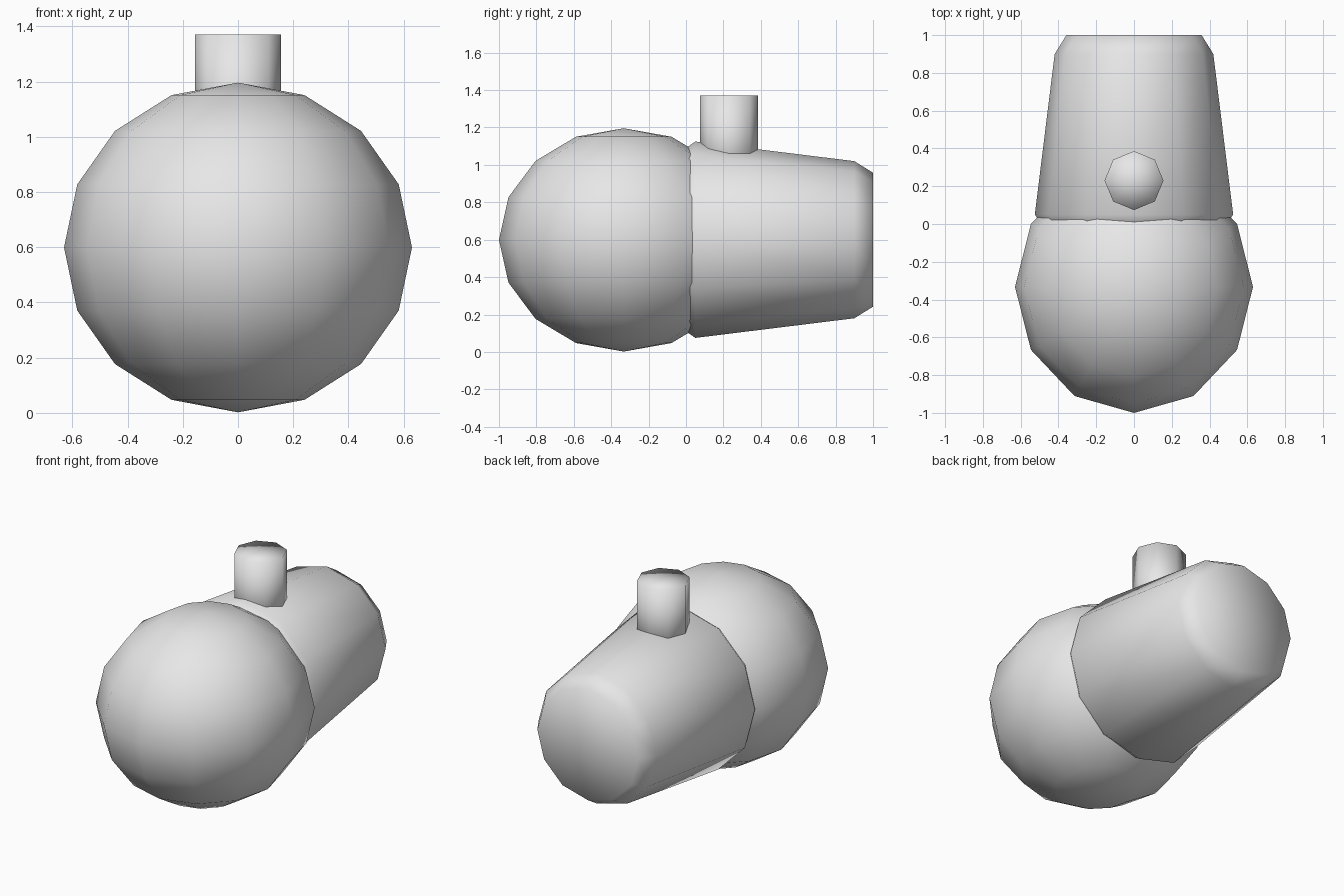
import bpy
import bmesh
from math import cos, sin, pi
from mathutils import Matrix

cube = bpy.data.objects.get("Cube")
if cube:
    bpy.data.objects.remove(cube, do_unlink=True)

GREY = (0.8, 0.8, 0.8, 1.0)
grey = bpy.data.materials.new("plain grey")
grey.use_nodes = True
grey.diffuse_color = GREY
grey.node_tree.nodes["Principled BSDF"].inputs["Base Color"].default_value = GREY


def add_part(name, bm):
    """Turn a bmesh into a fully smooth-shaded grey object."""
    bmesh.ops.recalc_face_normals(bm, faces=bm.faces)
    for face in bm.faces:
        face.smooth = True
    mesh = bpy.data.meshes.new(name)
    bm.to_mesh(mesh)
    bm.free()
    mesh.materials.append(grey)
    obj = bpy.data.objects.new(name, mesh)
    bpy.context.collection.objects.link(obj)
    return obj


def turned(name, sides, profile, matrix):
    """Stack rings of (height, radius) along local z, with fan caps."""
    bm = bmesh.new()
    rings = [[bm.verts.new((r * cos(2 * pi * i / sides),
                            r * sin(2 * pi * i / sides), h))
              for i in range(sides)] for h, r in profile]
    for low, high in zip(rings, rings[1:]):
        for i in range(sides):
            j = (i + 1) % sides
            bm.faces.new((low[i], low[j], high[j], high[i]))
    for ring, (h, r) in ((rings[0], profile[0]), (rings[-1], profile[-1])):
        centre = bm.verts.new((0, 0, h))
        for i in range(sides):
            bm.faces.new((ring[i], ring[(i + 1) % sides], centre))
    bm.transform(matrix)
    return add_part(name, bm)


# Rounded front body
ball = bmesh.new()
bmesh.ops.create_uvsphere(ball, u_segments=12, v_segments=8, radius=1)
ball.transform(Matrix.Translation((0, -0.333, 0.599))
               @ Matrix.Diagonal((0.63, 0.667, 0.597, 1)))
add_part("front_ball", ball)

# Tapered rear barrel with bevelled ends, its axis turned to +y
turned("rear_barrel", 12,
       [(-0.05, 0.455), (0.05, 0.525), (0.9, 0.42), (1.0, 0.358)],
       Matrix.Translation((0, 0, 0.6)) @ Matrix.Rotation(-pi / 2, 4, "X"))

# Upright stub on top of the barrel
turned("top_stub", 8, [(0.9, 0.156), (1.37, 0.156)],
       Matrix.Translation((0, 0.23, 0)))
